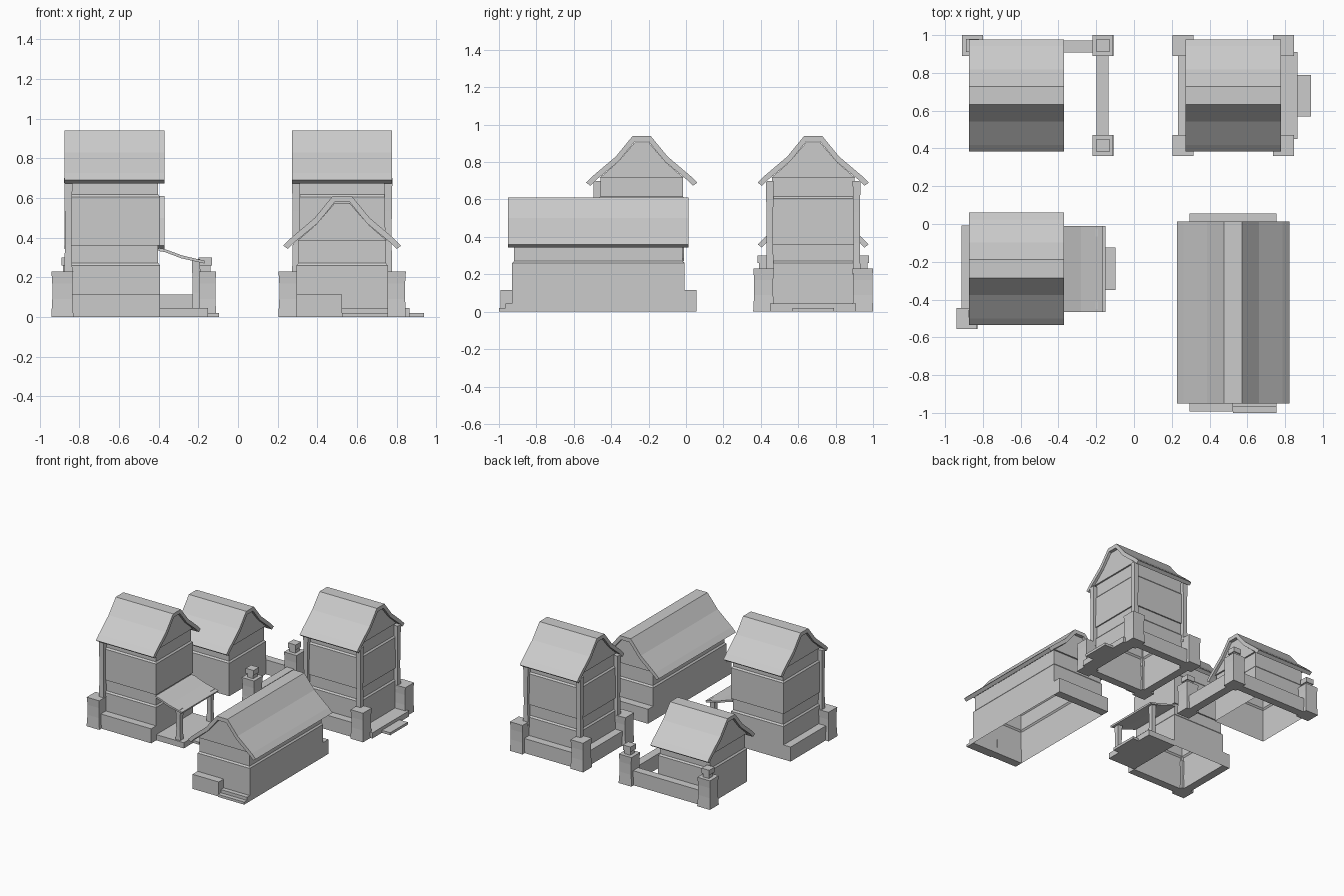
import bpy, bmesh
from mathutils import Matrix, Vector

if "Cube" in bpy.data.objects:
    bpy.data.objects.remove(bpy.data.objects["Cube"])

W = 0.23          # half width of one house module
OFF = 0.26        # distance of plinth walls from a house centre


def make(name, verts, faces, mat=None):
    me = bpy.data.meshes.new(name)
    me.from_pydata(verts, [], faces)
    bm = bmesh.new()
    bm.from_mesh(me)
    if mat:
        bm.transform(mat)
    bmesh.ops.recalc_face_normals(bm, faces=bm.faces)
    bm.to_mesh(me)
    bm.free()
    ob = bpy.data.objects.new(name, me)
    bpy.context.collection.objects.link(ob)
    return ob


def loft(name, cx, cy, rings, caps=True, mat=None):
    """Stack of rectangles, each ring = (half x, half y, z)."""
    verts, faces = [], []
    for hx, hy, z in rings:
        verts += [(cx - hx, cy - hy, z), (cx + hx, cy - hy, z),
                  (cx + hx, cy + hy, z), (cx - hx, cy + hy, z)]
    for r in range(len(rings) - 1):
        for i in range(4):
            a, b = r * 4 + i, r * 4 + (i + 1) % 4
            faces.append((a, b, b + 4, a + 4))
    if caps:
        n = len(verts)
        faces += [(3, 2, 1, 0), (n - 4, n - 3, n - 2, n - 1)]
    return make(name, verts, faces, mat)


def box(name, x0, x1, y0, y1, z0, z1):
    hx, hy = (x1 - x0) / 2, (y1 - y0) / 2
    return loft(name, (x0 + x1) / 2, (y0 + y1) / 2, [(hx, hy, z0), (hx, hy, z1)])


def extrude(name, prof, a, b, mat=None):
    """Closed (y, z) profile extruded along x from a to b."""
    n = len(prof)
    verts = [(a, y, z) for y, z in prof] + [(b, y, z) for y, z in prof]
    faces = [(i, (i + 1) % n, (i + 1) % n + n, i + n) for i in range(n)]
    faces += [tuple(range(n)), tuple(range(n, 2 * n))]
    return make(name, verts, faces, mat)


def mirrored(half):
    return [(-y, z) for y, z in reversed(half)] + half


def house(name, cx, cy, length, storeys, turned=False):
    mat = Matrix.Translation((cx, cy, 0))
    if turned:
        mat = mat @ Matrix.Rotation(1.5707963, 4, 'Z')
    top = 0.61 if storeys == 1 else 0.94
    # plank walls: each storey has a thick lower and a thin upper part
    rings = []
    for s in range(storeys):
        z = s * 0.345
        end = 0.36 if s < storeys - 1 else top - 0.22
        for d, zz in ((0, z + (0.015 if s else 0)), (0, z + 0.26),
                      (0.01, z + 0.272), (0.01, end)):
            rings.append((length - d, W - d, zz))
    loft(name + "_walls", 0, 0, rings, False, mat)
    # gable boards
    gable = mirrored([(0.037, top - 0.035), (0.127, top - 0.14), (0.225, top - 0.225)])
    for s in (-1, 1):
        extrude(name + "_gable", gable, s * (length - 0.012), s * (length + 0.002), mat)
    # bent roof slab with a flat ridge
    outer = [(0.048, top), (0.138, top - 0.11), (0.262, top - 0.215), (0.297, top - 0.25)]
    inner = [(0.037, top - 0.03), (0.124, top - 0.137), (0.245, top - 0.237), (0.274, top - 0.267)]
    roof = mirrored(outer) + mirrored(inner)[::-1]
    n = len(roof)
    verts = [(s * (length + 0.022), y, z) for s in (-1, 1) for y, z in roof]
    faces = [(i, (i + 1) % n, (i + 1) % n + n, i + n) for i in range(n)]
    for o in (0, n):
        faces += [tuple(o + k for k in (i, i + 1, n - 2 - i, n - 1 - i)) for i in range(7)]
    make(name + "_roof", verts, faces, mat)


def plinth(name, cx, cy, side, length=W):
    """Low stone wall on one side of a module; side is a unit direction."""
    x, y = cx + side[0] * OFF, cy + side[1] * OFF
    hx = 0.032 if side[0] else length
    hy = 0.032 if side[1] else length
    box(name, x - hx, x + hx, y - hy, y + hy, 0, 0.115)


def pillar(name, x, y, capped=False):
    loft(name, x, y, [(0.056, 0.056, 0), (0.051, 0.051, 0.09),
                      (0.051, 0.051, 0.17), (0.055, 0.055, 0.23)])
    if capped:
        loft(name + "_cap", x, y, [(0.026, 0.026, 0.23), (0.026, 0.026, 0.26),
                                   (0.034, 0.034, 0.26), (0.034, 0.034, 0.30)])


def corner_post(name, x, y, z0, z1):
    m = (z1 - z0) / 3
    loft(name, x, y, [(0.021, 0.021, z0), (0.017, 0.017, z0 + m),
                      (0.018, 0.018, z0 + 2 * m), (0.021, 0.021, z1)])


LX, RX, BY, FY = -0.622, 0.525, 0.68, -0.237
LEFT, RIGHT, FRONT, BACK = (-1, 0), (1, 0), (0, -1), (0, 1)

# four houses
house("front_left_house", LX, FY, W, 2)
house("back_left_house", LX, BY, W, 1)
house("back_right_house", RX, BY, W, 2)
house("long_house", RX, -0.469, 2 * W, 1, True)

# front left house: plinths, pillar, corner post
plinth("front_left_plinth", LX, FY, LEFT)
plinth("front_left_plinth", LX, FY, FRONT)
pillar("front_left_pillar", -0.885, -0.5)
corner_post("front_left_post", -0.855, -0.475, 0.2, 0.70)

# porch on its right side
box("porch_deck", LX + W, -0.15, -0.465, -0.01, 0, 0.045)
box("porch_step", -0.16, -0.097, -0.35, -0.125, 0, 0.02)
for y in (-0.43, -0.045):
    corner_post("porch_post", -0.212, y, 0.04, 0.292)
porch = [(-0.40, 0.348), (-0.37, 0.343), (-0.28, 0.31), (-0.165, 0.283),
         (-0.168, 0.27), (-0.285, 0.296), (-0.37, 0.328), (-0.40, 0.333)]
pv = [(x, y, z) for y in (-0.465, -0.01) for x, z in porch]
pf = [(i, (i + 1) % 8, (i + 1) % 8 + 8, i + 8) for i in range(8)]
pf += [tuple(o + k for k in (i, i + 1, 6 - i, 7 - i)) for o in (0, 8) for i in range(3)]
make("porch_roof", pv, pf)

# back left house: yard wall with capped pillars
plinth("yard_wall_back", LX, BY, BACK)
box("yard_wall_back", LX + W, -0.165, BY + OFF - 0.032, BY + OFF + 0.032, 0, 0.115)
box("yard_wall_side", -0.199, -0.134, 0.45, 0.91, 0, 0.115)
for x, y in ((-0.165, 0.945), (-0.165, 0.415), (-0.855, 0.945)):
    pillar("yard_pillar", x, y, True)

# back right house: plinths, pillars and posts at every corner, entry steps
for side in (LEFT, FRONT, BACK):
    plinth("back_right_plinth", RX, BY, side)
for sx in (-1, 1):
    for sy in (-1, 1):
        pillar("back_right_pillar", RX + sx * 0.266, BY + sy * 0.265)
        corner_post("back_right_post", RX + sx * 0.232, BY + sy * 0.232, 0.2, 0.70)
box("entry_deck", RX + W, 0.865, BY - W, BY + W, 0, 0.045)
box("entry_step", 0.86, 0.938, 0.57, 0.79, 0, 0.02)

# long house: plinths at both ends, front steps
plinth("long_house_plinth", RX, FY, BACK)
box("long_house_front_plinth", 0.295, RX, -0.992, -0.925, 0, 0.115)
box("front_deck", RX, 0.755, -0.965, -0.925, 0, 0.045)
box("front_step", RX, 0.755, -1.0, -0.96, 0, 0.02)
